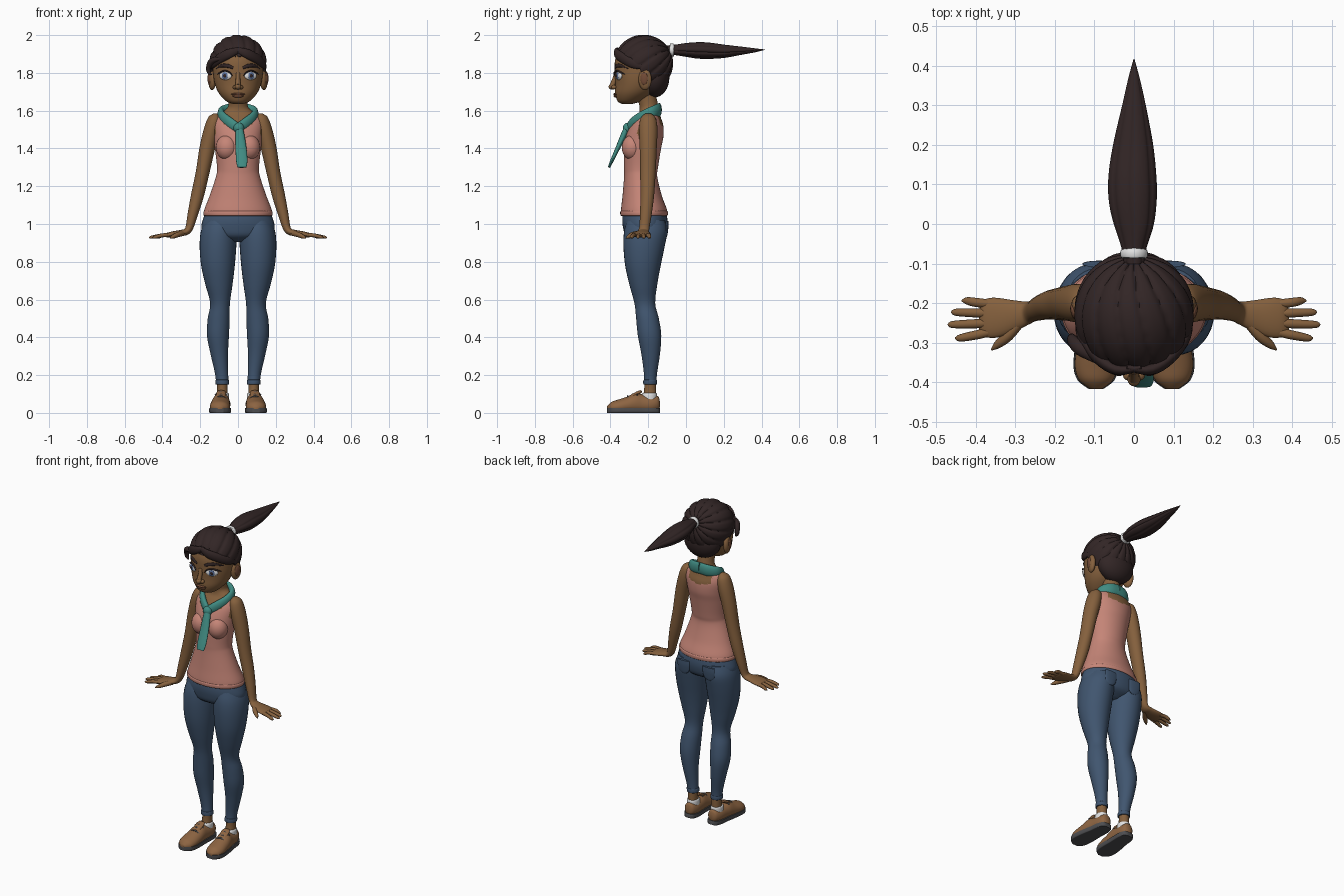
import bpy, bmesh, math
from mathutils import Vector, Matrix

def mat(name, r, g, b):
    m = bpy.data.materials.new(name)
    m.diffuse_color = (r, g, b, 1)
    return m

SKIN = mat("brown skin", .235, .118, .047)
HAIR = mat("dark hair", .032, .019, .019)
PINK = mat("pink cloth", .56, .235, .185)
TEAL = mat("teal cloth", .052, .26, .225)
DENIM = mat("blue denim", .052, .092, .16)
LEATHER = mat("tan leather", .27, .13, .055)
RUBBER = mat("grey rubber", .075, .075, .08)
WHITE = mat("white", .75, .75, .75)
IRIS = mat("blue iris", .10, .16, .32)
LIP = mat("lip brown", .17, .07, .037)
X, Y, Z = Vector((1, 0, 0)), Vector((0, 1, 0)), Vector((0, 0, 1))

def finish(name, bm, mats, mirror=False, rule=None):
    bmesh.ops.recalc_face_normals(bm, faces=bm.faces[:])
    if rule:
        for f in bm.faces:
            f.material_index = rule(f.calc_center_median())
    me = bpy.data.meshes.new(name)
    bm.to_mesh(me)
    bm.free()
    for m in mats:
        me.materials.append(m)
    me.shade_smooth()
    me.set_sharp_from_angle(angle=math.radians(55))
    ob = bpy.data.objects.new(name, me)
    bpy.context.collection.objects.link(ob)
    if mirror:
        ob.modifiers.new("mirror", 'MIRROR').use_mirror_merge = False
    return ob

def smooth_path(secs, steps):
    """Catmull-Rom through the sections (x, y, z, radius a, radius b)."""
    p = [secs[0]] + list(secs) + [secs[-1]]
    out = []
    for i in range(1, len(p) - 2):
        for k in range(steps):
            t = k / steps
            out.append([.5 * (2 * b + (c - a) * t + (2 * a - 5 * b + 4 * c - d) * t * t
                              + (3 * b - a - 3 * c + d) * t ** 3)
                        for a, b, c, d in zip(*p[i - 1:i + 3])])
    return out + [list(secs[-1])]

def tube(name, secs, mats, ref=Y, fixed=None, n=24, steps=4, mirror=False,
         rule=None, groove=0, clamp=None):
    """Elliptical rings along a path; radius b lies along ref, a across it."""
    path = smooth_path(secs, steps)
    pts = [Vector(s[:3]) for s in path]
    bm = bmesh.new()
    rings = []
    for i, s in enumerate(path):
        t = fixed or (pts[min(i + 1, len(pts) - 1)] - pts[max(i - 1, 0)]).normalized()
        side = ref.cross(t).normalized()
        nrm = t.cross(side)
        ring = []
        for k in range(n):
            w = 2 * math.pi * k / n
            g = 1 - groove * (1 - abs(math.sin(3.5 * w))) ** 2
            v = pts[i] + (side * max(s[3], .001) * math.cos(w) + nrm * max(s[4], .001) * math.sin(w)) * g
            if clamp:
                v.z = min(max(v.z, clamp[0]), clamp[1])
            ring.append(bm.verts.new(v))
        rings.append(ring)
    for a, b in zip(rings, rings[1:]):
        for k in range(n):
            bm.faces.new((a[k], a[(k + 1) % n], b[(k + 1) % n], b[k]))
    bm.faces.new(rings[0])
    bm.faces.new(rings[-1])
    return finish(name, bm, mats, mirror, rule)

def ball(name, c, r, m, mirror=False, turn=0, seg=24):
    bm = bmesh.new()
    bmesh.ops.create_uvsphere(bm, u_segments=seg, v_segments=seg // 2, radius=1)
    bm.transform(Matrix.Translation(c) @ Matrix.Rotation(turn, 4, 'Z') @ Matrix.Diagonal((*r, 1)))
    return finish(name, bm, [m], mirror)

# Head
HEAD = [(0, -.312, 1.636, .028, .028), (0, -.300, 1.65, .062, .062), (0, -.275, 1.69, .100, .100),
        (0, -.255, 1.74, .122, .119), (0, -.242, 1.80, .132, .135), (0, -.235, 1.87, .130, .140),
        (0, -.230, 1.93, .105, .115), (0, -.225, 1.97, .04, .04)]
tube("head", HEAD, [SKIN], fixed=Z, n=40)

def face_y(x, z):
    for a, b in zip(HEAD, HEAD[1:]):
        if a[2] <= z <= b[2]:
            t = (z - a[2]) / (b[2] - a[2])
            _, cy, _, rx, ry = [p + (q - p) * t for p, q in zip(a, b)]
            return cy - ry * math.sqrt(max(0, 1 - (x / rx) ** 2))

# Facial features
ball("ear", (.137, -.217, 1.765), (.02, .036, .056), SKIN, True, -.25)
ball("ear_hollow", (.152, -.222, 1.77), (.008, .02, .034), LIP, True, -.25)
tube("nose_bridge", [(0, -.368, 1.80, .012, .012), (0, -.378, 1.765, .012, .013),
                     (0, -.39, 1.735, .014, .014)], [SKIN])
ball("nose_tip", (0, -.389, 1.727), (.017, .021, .016), SKIN)
ball("nostril", (.016, -.381, 1.724), (.012, .014, .011), SKIN, True)
ball("upper_lip", (0, -.372, 1.687), (.036, .012, .007), LIP)
ball("lower_lip", (0, -.370, 1.677), (.029, .013, .008), LIP)
eye = Vector((.066, face_y(.066, 1.785) + .002, 1.785))
look = Vector((math.sin(.42), -math.cos(.42), 0))
ball("eye_white", eye, (.036, .012, .023), WHITE, True, .42)
ball("iris", eye + look * .009, (.018, .004, .019), IRIS, True, .42)
ball("pupil", eye + look * .0115, (.009, .003, .010), HAIR, True, .42)

def on_face(pts, a, b, out):
    return [(x, face_y(x, z) - out, z, a * k, b * k) for x, z, k in pts]

tube("eyebrow", on_face([(.026, 1.826, .6), (.05, 1.836, 1), (.085, 1.838, .9), (.116, 1.822, .3)],
                        .010, .006, .002), [HAIR], n=12, mirror=True)
tube("eyelash", on_face([(.03, 1.785, .4), (.045, 1.803, 1), (.07, 1.811, 1), (.092, 1.803, 1),
                         (.110, 1.792, .4)], .004, .006, .008), [HAIR], n=12, mirror=True)

# Hair cap: grooves run to the ponytail, tucked under the skin below the hairline
LINE = [(-.5, 1.895), (-.36, 1.885), (-.28, 1.84), (-.245, 1.81), (-.2, 1.73), (-.15, 1.66), (.5, 1.6)]
bm = bmesh.new()
bmesh.ops.create_uvsphere(bm, u_segments=112, v_segments=64, radius=1)
tilt = Matrix.Rotation(-math.radians(65), 3, 'X')
for v in bm.verts:
    g = 1 - .055 * (1 - abs(math.sin(7 * math.atan2(v.co.y, v.co.x) + 1.5 * v.co.z))) ** 2
    d = tilt @ (v.co * g)
    d = Vector((d.x * .152, d.y * .157, d.z * .152))
    y, z = d.y - .225, d.z + 1.85
    for (y0, z0), (y1, z1) in zip(LINE, LINE[1:]):
        if y0 <= y < y1 and z < z0 + (z1 - z0) * (y - y0) / (y1 - y0):
            d *= .72
    v.co = d + Vector((0, -.225, 1.85))
finish("hair_cap", bm, [HAIR])
ball("nape_hair", (0, -.168, 1.775), (.118, .08, .105), HAIR, seg=32)
tube("front_lock", [(-.02, -.362, 1.925, .006, .01), (.04, -.368, 1.905, .014, .024),
                    (.09, -.338, 1.88, .016, .026), (.13, -.285, 1.85, .014, .024),
                    (.142, -.23, 1.83, .006, .012)], [HAIR], ref=Z, n=16, mirror=True)
tube("temple_curl", [(-.09, -.345, 1.875, .008, .01), (-.135, -.315, 1.865, .016, .018),
                     (-.155, -.295, 1.835, .013, .016), (-.155, -.29, 1.805, .01, .012),
                     (-.14, -.295, 1.79, .003, .003)], [HAIR], n=14)

# Ponytail and tie
tube("ponytail", [(0, -.10, 1.92, .026, .026), (0, -.06, 1.922, .028, .032), (0, 0, 1.922, .037, .051),
                  (-.003, .06, 1.92, .044, .061), (-.004, .12, 1.918, .044, .061), (-.002, .2, 1.915, .036, .051),
                  (0, .3, 1.918, .021, .030), (0, .37, 1.92, .010, .014), (0, .417, 1.923, .001, .001)],
     [HAIR], ref=X, n=56, steps=5, groove=.09)
tube("hair_tie", [(0, -.088, 1.92, .026, .026), (0, -.082, 1.92, .034, .034), (0, -.068, 1.922, .034, .034),
                  (0, -.062, 1.922, .026, .026)], [WHITE], ref=X)

# Torso: tank top with skin at neckline and armholes
def top_rule(c):
    neck = c.z > 1.595 or (abs(c.x) < .078 and c.z > 1.515 + 2.5 * c.x * c.x)
    arm = abs(c.x) > .118 and c.z > 1.47
    return 0 if neck or arm else 1

tube("torso", [(0, -.222, 1.045, .172, .118), (0, -.222, 1.055, .179, .123), (0, -.223, 1.08, .177, .121),
               (0, -.232, 1.15, .150, .104), (0, -.240, 1.25, .117, .088), (0, -.238, 1.30, .111, .090),
               (0, -.230, 1.40, .122, .098), (0, -.220, 1.46, .128, .100), (0, -.208, 1.52, .133, .088),
               (0, -.200, 1.56, .125, .068), (0, -.195, 1.585, .095, .055), (0, -.195, 1.61, .06, .05),
               (0, -.200, 1.64, .05, .05), (0, -.215, 1.70, .05, .052)],
     [SKIN, PINK], fixed=Z, n=80, steps=7, rule=top_rule)
ball("bust", (.058, -.282, 1.405), (.059, .058, .068), PINK, True)
tube("top_hem", [(0, -.222, 1.043, .172, .118), (0, -.222, 1.046, .182, .125), (0, -.222, 1.064, .183, .126),
                 (0, -.222, 1.07, .174, .12)], [PINK], fixed=Z, n=48)

# Scarf: collar halves, knot, hanging tail
tube("scarf_collar", [(0, -.142, 1.605, .014, .036), (.05, -.150, 1.60, .016, .036), (.088, -.185, 1.588, .018, .032),
                      (.082, -.235, 1.565, .018, .030), (.045, -.278, 1.535, .018, .030),
                      (0, -.305, 1.505, .016, .026)], [TEAL], ref=Z, mirror=True)
ball("scarf_knot", (.004, -.31, 1.508), (.028, .024, .028), TEAL)
tube("scarf_tail", [(.006, -.312, 1.515, .014, .018), (.010, -.330, 1.47, .016, .024), (.016, -.362, 1.40, .012, .029),
                    (.020, -.392, 1.335, .009, .030), (.021, -.408, 1.30, .006, .024)], [TEAL], ref=X)

# Arms running into the palms
tube("arm", [(.118, -.2, 1.585, .010, .015), (.122, -.2, 1.56, .034, .040), (.138, -.2, 1.50, .042, .049),
             (.163, -.2, 1.40, .041, .045), (.188, -.202, 1.27, .036, .041), (.215, -.205, 1.15, .034, .036),
             (.24, -.213, 1.05, .027, .031), (.256, -.22, .985, .021, .027), (.272, -.225, .96, .018, .030),
             (.30, -.230, .953, .016, .038), (.345, -.236, .946, .015, .050), (.375, -.238, .941, .012, .048),
             (.39, -.238, .938, .005, .036)], [SKIN], mirror=True)

# Fingers: root y, tip x, tip y
for name, ry, tx, ty in [("little_finger", -.202, .435, -.194), ("ring_finger", -.226, .462, -.223),
                         ("middle_finger", -.250, .470, -.254), ("index_finger", -.273, .452, -.288)]:
    tube(name, [(.365, ry, .941, .010, .011), (.40, (ry + ty) / 2, .940, .0105, .0115),
                (tx - .012, ty, .930, .008, .009), (tx, ty, .927, .002, .002)], [SKIN], n=12, mirror=True)
tube("thumb", [(.285, -.245, .952, .012, .014), (.318, -.282, .944, .014, .014), (.345, -.305, .932, .010, .010),
               (.360, -.318, .925, .002, .002)], [SKIN], ref=Z, n=12, mirror=True)

# Jeans: pelvis, legs, cuffs, back pockets
tube("jeans_pelvis", [(0, -.22, 1.09, .160, .108), (0, -.218, 1.03, .184, .119), (0, -.217, .98, .193, .116),
                      (0, -.218, .935, .165, .10), (0, -.22, .905, .07, .05)], [DENIM], fixed=Z, n=40)
LEG = [(.095, -.213, 1.02, .080, .100), (.102, -.214, .96, .095, .114), (.106, -.222, .88, .097, .109),
       (.106, -.228, .78, .089, .094), (.101, -.226, .68, .072, .074), (.095, -.218, .58, .052, .055),
       (.102, -.204, .50, .058, .060), (.106, -.193, .41, .058, .062), (.099, -.187, .31, .046, .049),
       (.087, -.188, .21, .035, .035), (.083, -.190, .155, .033, .033)]
tube("jeans_leg", LEG, [DENIM], fixed=Z, n=32, mirror=True)
tube("jeans_cuff", [(.083, -.19, .151, .031, .031), (.083, -.19, .153, .036, .036), (.084, -.19, .172, .036, .036),
                    (.084, -.19, .176, .032, .032)], [DENIM], fixed=Z, mirror=True)
tube("back_pocket", [(.088, -.101, 1.015, .042, .008), (.088, -.101, .985, .042, .008),
                     (.088, -.106, .945, .034, .008), (.088, -.109, .93, .012, .006)], [DENIM], mirror=True)

# Feet: ankle, sock, shoe, sole, laces
tube("ankle", [(.083, -.19, .17, .029, .030), (.083, -.19, .12, .028, .032), (.083, -.195, .06, .032, .038)],
     [SKIN], fixed=Z, mirror=True)
tube("sock", [(.083, -.193, .105, .029, .032), (.083, -.194, .10, .035, .040), (.083, -.195, .07, .036, .042)],
     [WHITE], fixed=Z, mirror=True)
SHOE = [(.082, -.138, .045, .015, .012), (.082, -.148, .050, .038, .030), (.083, -.18, .045, .046, .042),
        (.086, -.23, .046, .052, .045), (.090, -.265, .048, .057, .048), (.093, -.31, .040, .046, .052),
        (.096, -.36, .032, .038, .053), (.096, -.395, .028, .030, .042), (.096, -.417, .026, .010, .014)]
tube("shoe", SHOE, [LEATHER], ref=X, fixed=-Y, mirror=True, n=32, clamp=(.02, 1))
tube("sole", [(x, y, .014, .06, b + .004) for x, y, z, a, b in SHOE], [RUBBER], ref=X, fixed=-Y,
     mirror=True, n=32, clamp=(0, .026))
tube("shoe_tongue", [(.088, -.235, .115, .006, .018), (.089, -.255, .105, .010, .026), (.092, -.30, .082, .008, .022)],
     [LEATHER], ref=X, mirror=True)
for i, (y, z) in enumerate([(-.262, .106), (-.285, .094), (-.308, .086)]):
    tube(f"lace_{i + 1}", [(.060, y + .004, z - .012, .004, .004), (.091, y, z + .003, .005, .005),
                           (.122, y + .004, z - .012, .004, .004)], [RUBBER], n=10, mirror=True)
